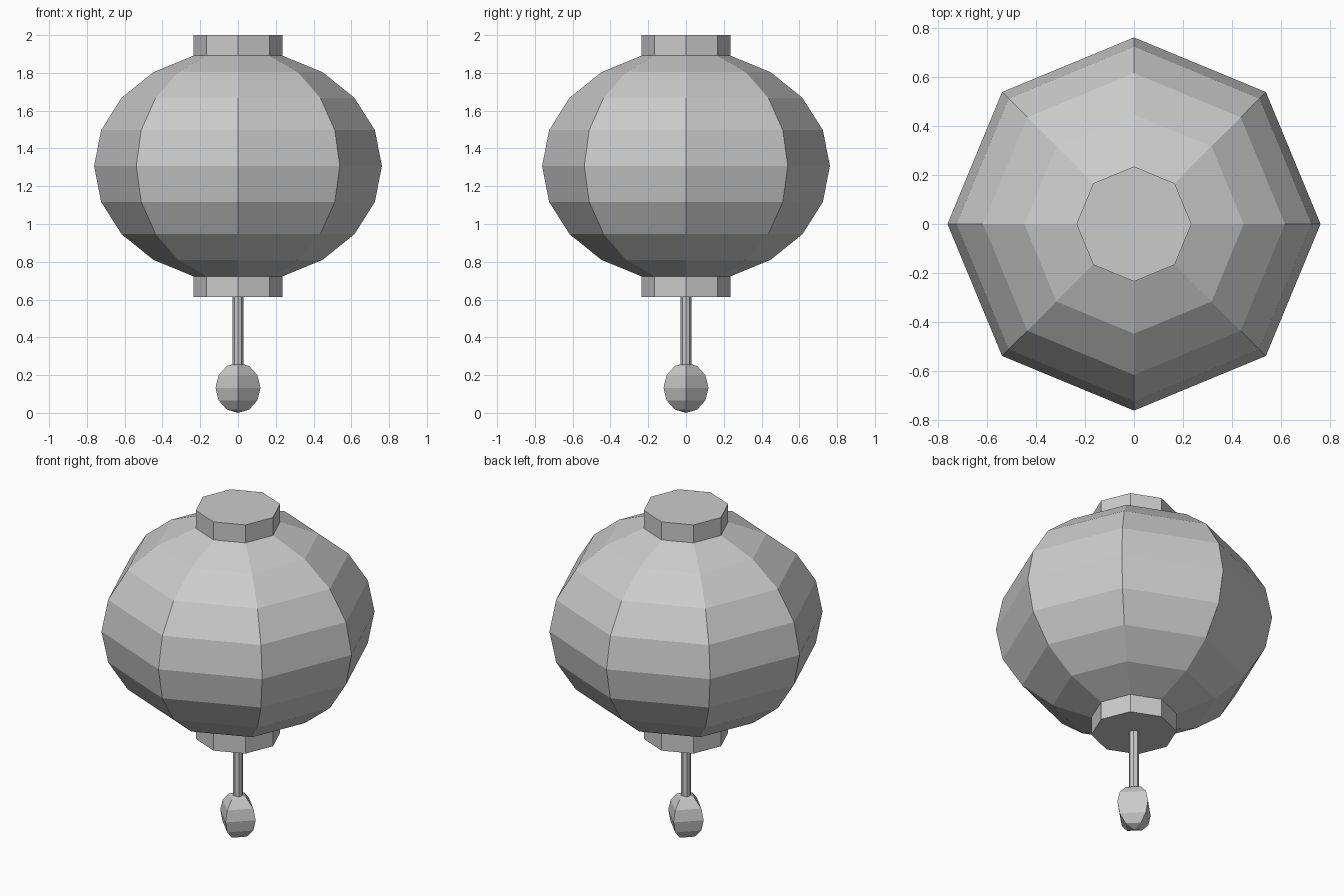
import bpy

if "Cube" in bpy.data.objects:
    bpy.data.objects.remove(bpy.data.objects["Cube"])


def ball(name, sides, rings, z, radius, half_height):
    # Low-poly flattened sphere with a corner pointing along x
    bpy.ops.mesh.primitive_uv_sphere_add(segments=sides, ring_count=rings, radius=1, location=(0, 0, z))
    obj = bpy.context.object
    obj.name = name
    for v in obj.data.vertices:
        v.co.x *= radius
        v.co.y *= radius
        v.co.z *= half_height


def prism(name, radius, bottom, top):
    # Eight-sided closed cylinder
    bpy.ops.mesh.primitive_cylinder_add(vertices=8, radius=radius, depth=top - bottom,
                                        location=(0, 0, (top + bottom) / 2))
    bpy.context.object.name = name


# Paper body of the lantern
ball("lantern_body", 8, 10, 1.307, 0.762, 0.614)

# Collars above and below the body
prism("top_collar", 0.235, 1.89, 2.0)
prism("bottom_collar", 0.235, 0.613, 0.723)

# Hanging cord and four-sided bead
prism("cord", 0.028, 0.22, 0.62)
ball("bead", 4, 6, 0.133, 0.119, 0.133)
